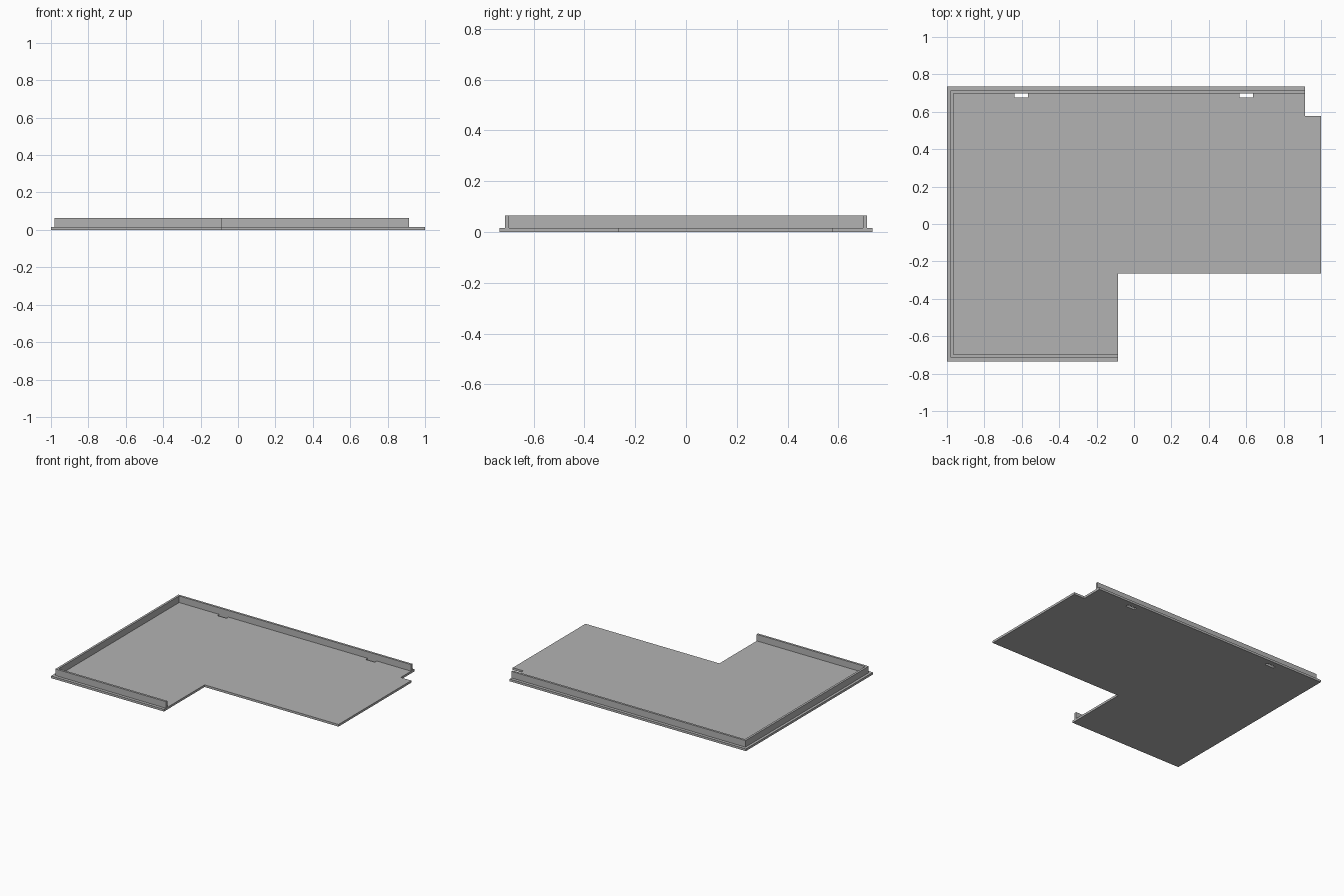
import bpy
import bmesh

cube = bpy.data.objects.get("Cube")
if cube:
    bpy.data.objects.remove(cube, do_unlink=True)

PLATE = 0.016           # plate thickness
TOP = 0.064             # rim height
HALF_Y = 0.735
END_BACK, END_FRONT = 0.915, -0.085

grey = bpy.data.materials.new("plain grey")
grey.use_nodes = True
colour = (0.45, 0.45, 0.45, 1)
grey.diffuse_color = colour
grey.node_tree.nodes["Principled BSDF"].inputs["Base Color"].default_value = colour


def extruded(name, loops, bottom, top):
    """Fill flat outlines (the first outer, the rest holes) and extrude them up."""
    bm = bmesh.new()
    for loop in loops:
        verts = [bm.verts.new((x, y, bottom)) for x, y in loop]
        for a, b in zip(verts, verts[1:] + verts[:1]):
            bm.edges.new((a, b))
    bmesh.ops.triangle_fill(bm, edges=bm.edges[:], use_beauty=True)
    result = bmesh.ops.extrude_face_region(bm, geom=bm.faces[:], use_keep_orig=True)
    raised = [g for g in result["geom"] if isinstance(g, bmesh.types.BMVert)]
    bmesh.ops.translate(bm, verts=raised, vec=(0, 0, top - bottom))
    bmesh.ops.recalc_face_normals(bm, faces=bm.faces[:])
    mesh = bpy.data.meshes.new(name)
    bm.to_mesh(mesh)
    bm.free()
    mesh.materials.append(grey)
    obj = bpy.data.objects.new(name, mesh)
    bpy.context.collection.objects.link(obj)
    return obj


def slot(x):
    """Rectangular hole beside the back rim."""
    w, y0, y1 = 0.037, 0.675, 0.697
    return [(x - w, y0), (x + w, y0), (x + w, y1), (x - w, y1)]


# Base plate with a large front cutout, a small back notch and two slots
outline = [(-1, -HALF_Y), (END_FRONT, -HALF_Y), (END_FRONT, -0.265), (1, -0.265),
           (1, 0.577), (END_BACK, 0.577), (END_BACK, HALF_Y), (-1, HALF_Y)]
extruded("base_plate", [outline, slot(-0.603), slot(0.6)], 0, PLATE)

# Upright rim along the front, right and back edges, set in from the plate edge
xo, xi = -0.981, -0.965
yo, yi = 0.713, 0.697
rim = [(END_FRONT, -yo), (xo, -yo), (xo, yo), (END_BACK, yo),
       (END_BACK, yi), (xi, yi), (xi, -yi), (END_FRONT, -yi)]
extruded("rim_wall", [rim], PLATE, TOP)
